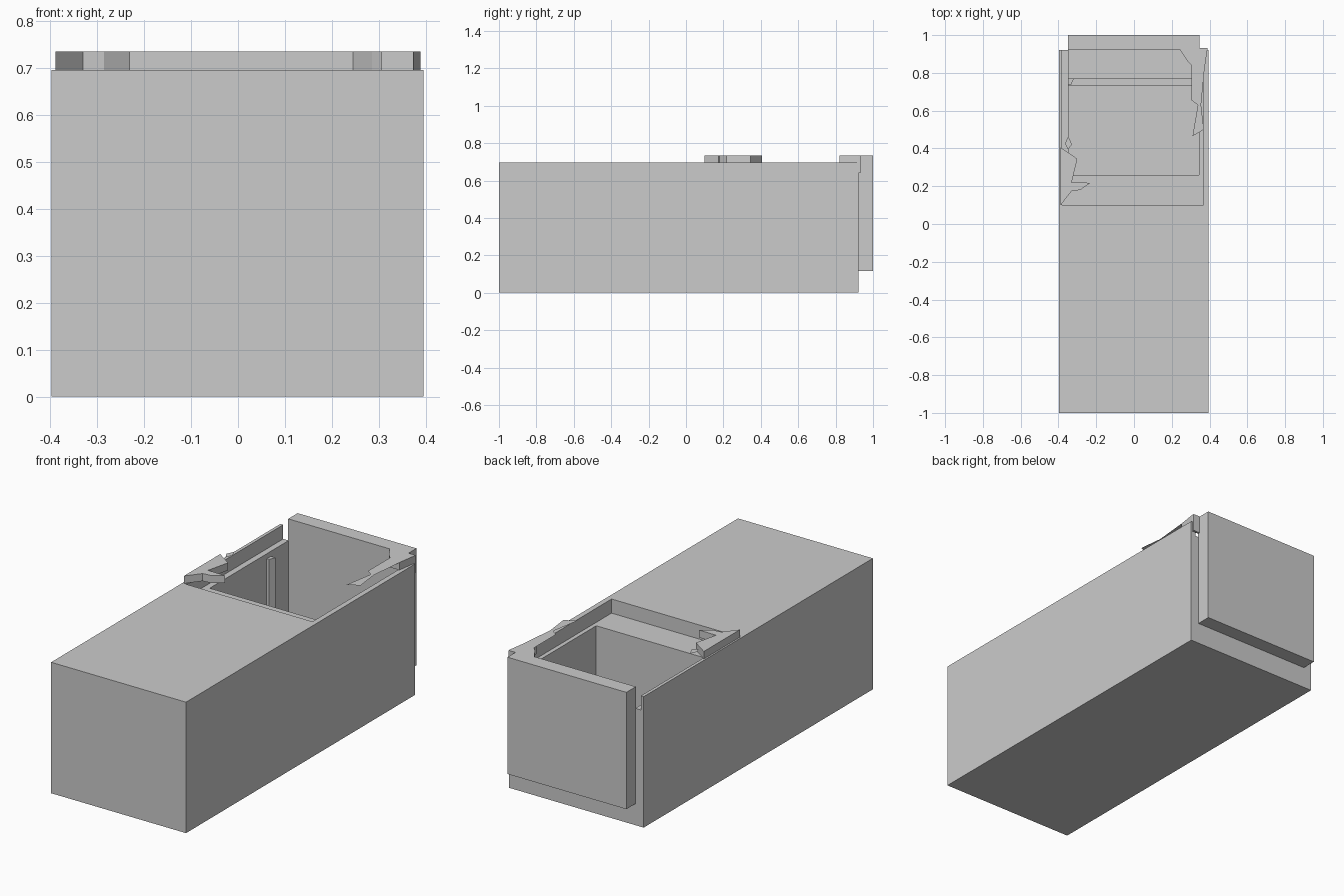
import bpy, bmesh

if "Cube" in bpy.data.objects:
    bpy.data.objects.remove(bpy.data.objects["Cube"])


def prism(name, outline, z0, z1):
    """Extrude a top-view outline from z0 to z1 (single sheet if equal)."""
    bm = bmesh.new()
    face = bm.faces.new([bm.verts.new((x, y, z0)) for x, y in outline])
    if z1 > z0:
        ext = bmesh.ops.extrude_face_region(bm, geom=[face])["geom"]
        for v in ext:
            if isinstance(v, bmesh.types.BMVert):
                v.co.z = z1
        bmesh.ops.recalc_face_normals(bm, faces=bm.faces)
    elif face.normal.z < 0 or face.calc_area() > 0:
        face.normal_update()
        if face.normal.z < 0:
            face.normal_flip()
    mesh = bpy.data.meshes.new(name)
    bm.to_mesh(mesh)
    bm.free()
    obj = bpy.data.objects.new(name, mesh)
    bpy.context.collection.objects.link(obj)
    return obj


def box(name, x0, x1, y0, y1, z0, z1):
    return prism(name, [(x0, y0), (x1, y0), (x1, y1), (x0, y1)], z0, z1)


def cut(target, cutter):
    mod = target.modifiers.new("cut", 'BOOLEAN')
    mod.operation = 'DIFFERENCE'
    mod.solver = 'EXACT'
    mod.object = cutter
    bpy.context.view_layer.objects.active = target
    bpy.ops.object.modifier_apply(modifier=mod.name)
    bpy.data.objects.remove(cutter)


# Long box with a stepped opening at the back end
body = box("body", -0.397, 0.395, -1.0, 0.922, 0.0, 0.695)
cut(body, box("recess_cutter", -0.38, 0.367, 0.10, 0.95, 0.62, 0.8))
cut(body, box("cavity_cutter", -0.348, 0.345, 0.26, 0.95, 0.115, 0.8))

# Raised panel closing the back end
box("back_panel", -0.35, 0.348, 0.921, 1.0, 0.115, 0.735)

# Posts and sill inside the cavity
for side in (-1, 1):
    prism("post", [(side * 0.346, 0.77), (side * 0.318, 0.77),
                   (side * 0.334, 0.735), (side * 0.346, 0.735)], 0.115, 0.595)
box("sill", -0.346, 0.344, 0.73, 0.77, 0.115, 0.15)

# Broken lid remains, left side
prism("left_lid_fragment",
      [(-0.388, 0.405), (-0.30, 0.345), (-0.33, 0.22), (-0.23, 0.218),
       (-0.285, 0.18), (-0.33, 0.175), (-0.388, 0.10)], 0.695, 0.735)
prism("left_lid_chip",
      [(-0.365, 0.425), (-0.348, 0.465), (-0.328, 0.42), (-0.35, 0.395)],
      0.735, 0.735)

# Broken lid remains, right corner: thick at the panel, thin sheet beyond
prism("right_lid_corner",
      [(0.245, 0.921), (0.285, 0.86), (0.305, 0.84), (0.305, 0.82),
       (0.373, 0.82), (0.388, 0.921)], 0.695, 0.735)
prism("right_lid_sheet",
      [(0.305, 0.82), (0.305, 0.655), (0.338, 0.63), (0.31, 0.465),
       (0.37, 0.50), (0.355, 0.63), (0.373, 0.82)], 0.735, 0.735)
box("right_corner_flange", 0.348, 0.388, 0.921, 0.933, 0.64, 0.735)
